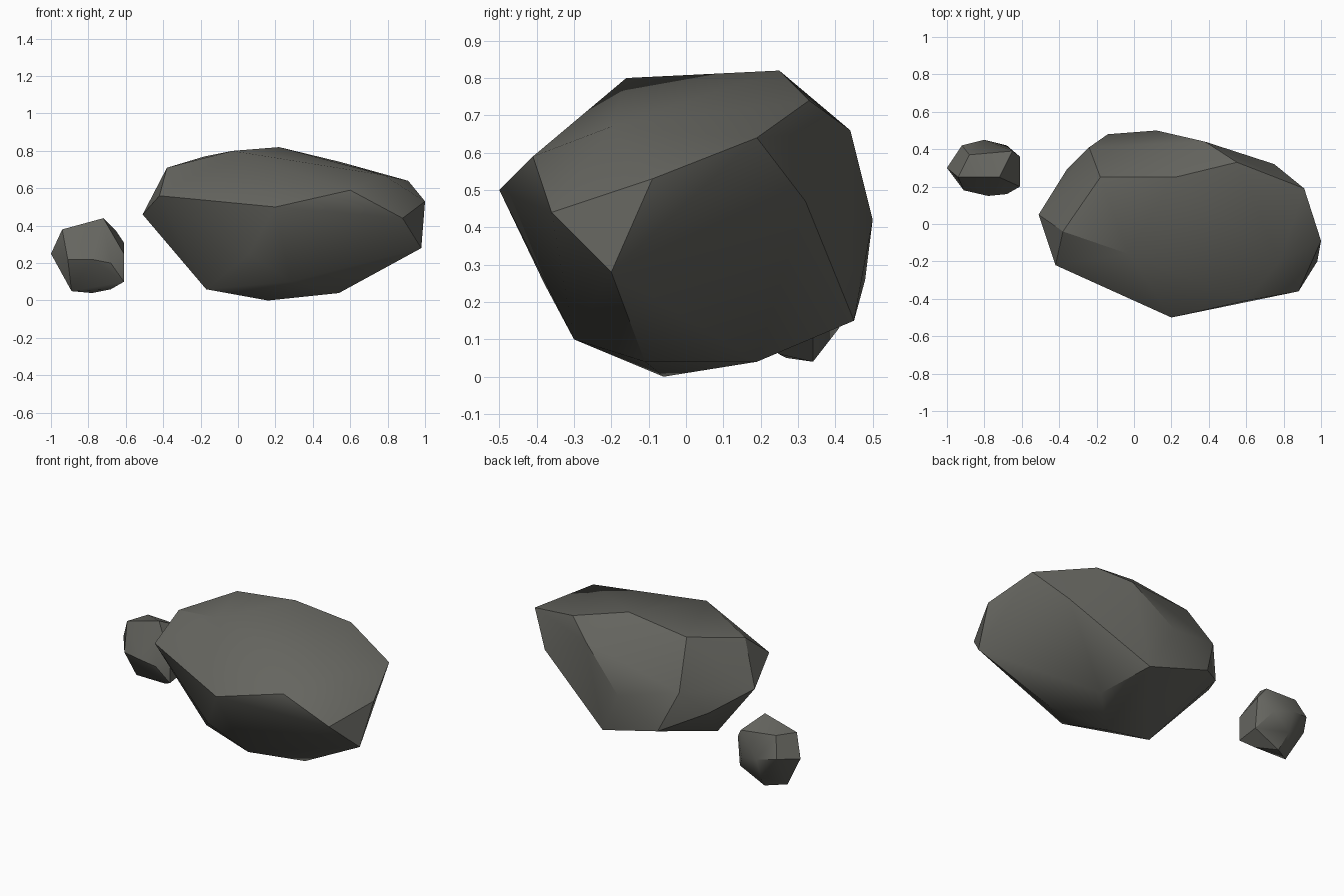
import bpy
import bmesh
import math

# Remove the default cube if the scene has one
default_cube = bpy.data.objects.get("Cube")
if default_cube is not None:
    bpy.data.objects.remove(default_cube, do_unlink=True)


def make_material(name, colour):
    """One flat, matt colour shown in both viewport and render."""
    material = bpy.data.materials.new(name)
    material.use_nodes = True
    material.diffuse_color = colour
    shader = next(node for node in material.node_tree.nodes
                  if node.type == 'BSDF_PRINCIPLED')
    shader.inputs["Base Color"].default_value = colour
    shader.inputs["Roughness"].default_value = 0.9
    return material


def make_rock(name, corners, material, sharp_angle):
    """Wrap a chiselled stone tightly around corner points in hundredths."""
    bm = bmesh.new()
    for corner in corners:
        bm.verts.new([value / 100 for value in corner])
    hull = bmesh.ops.convex_hull(bm, input=bm.verts)
    # Corners that fall inside the stone are not needed
    unused = set(hull["geom_interior"]) | set(hull["geom_unused"])
    inside = [item for item in unused if isinstance(item, bmesh.types.BMVert)]
    bmesh.ops.delete(bm, geom=inside, context='VERTS')
    bmesh.ops.recalc_face_normals(bm, faces=bm.faces)

    mesh = bpy.data.meshes.new(name)
    bm.to_mesh(mesh)
    bm.free()
    mesh.materials.append(material)
    rock = bpy.data.objects.new(name, mesh)
    bpy.context.collection.objects.link(rock)

    # Soft facets with crisp edges only where the stone turns sharply
    bpy.ops.object.select_all(action='DESELECT')
    rock.select_set(True)
    bpy.context.view_layer.objects.active = rock
    bpy.ops.object.shade_smooth_by_angle(angle=math.radians(sharp_angle))
    return rock


stone = make_material("dark grey stone", (0.13, 0.13, 0.115, 1))

# Large boulder: crown, girdle, then underside
boulder_crown = [
    (-3, -16, 80), (22, 25, 82), (55, 33, 74), (78, -20, 67),
    (-38, -4, 71), (-18, 25, 77), (38, 44, 66), (91, 19, 64),
]
boulder_girdle = [
    (20, -50, 50), (60, -41, 59), (88, -36, 44), (100, -9, 53),
    (75, 32, 47), (12, 50, 42), (-24, 41, 50), (-36, 29, 36),
    (-51, 5, 46), (-42, -22, 56), (98, -20, 28),
]
boulder_underside = [
    (6, -38, 25), (28, -30, 10), (54, -11, 4), (16, -6, 0),
    (40, 19, 4), (26, 45, 15), (-14, 48, 26), (-17, -7, 6),
]
make_rock("large_boulder", boulder_crown + boulder_girdle + boulder_underside,
          stone, 30)

# Small stone beside it
pebble_crown = [
    (-94, 25, 38), (-88, 37, 39), (-72, 25, 44), (-65, 39, 37), (-61, 36, 31),
]
pebble_girdle = [
    (-100, 30, 25), (-92, 42, 27), (-80, 45, 25), (-68, 42, 22),
    (-61, 20, 25), (-68, 16, 20), (-78, 15, 22), (-91, 18, 22),
]
pebble_underside = [
    (-61, 34, 12), (-61, 20, 10), (-68, 25, 6), (-89, 27, 5),
    (-78, 34, 4), (-80, 41, 13),
]
make_rock("small_stone", pebble_crown + pebble_girdle + pebble_underside,
          stone, 30)
